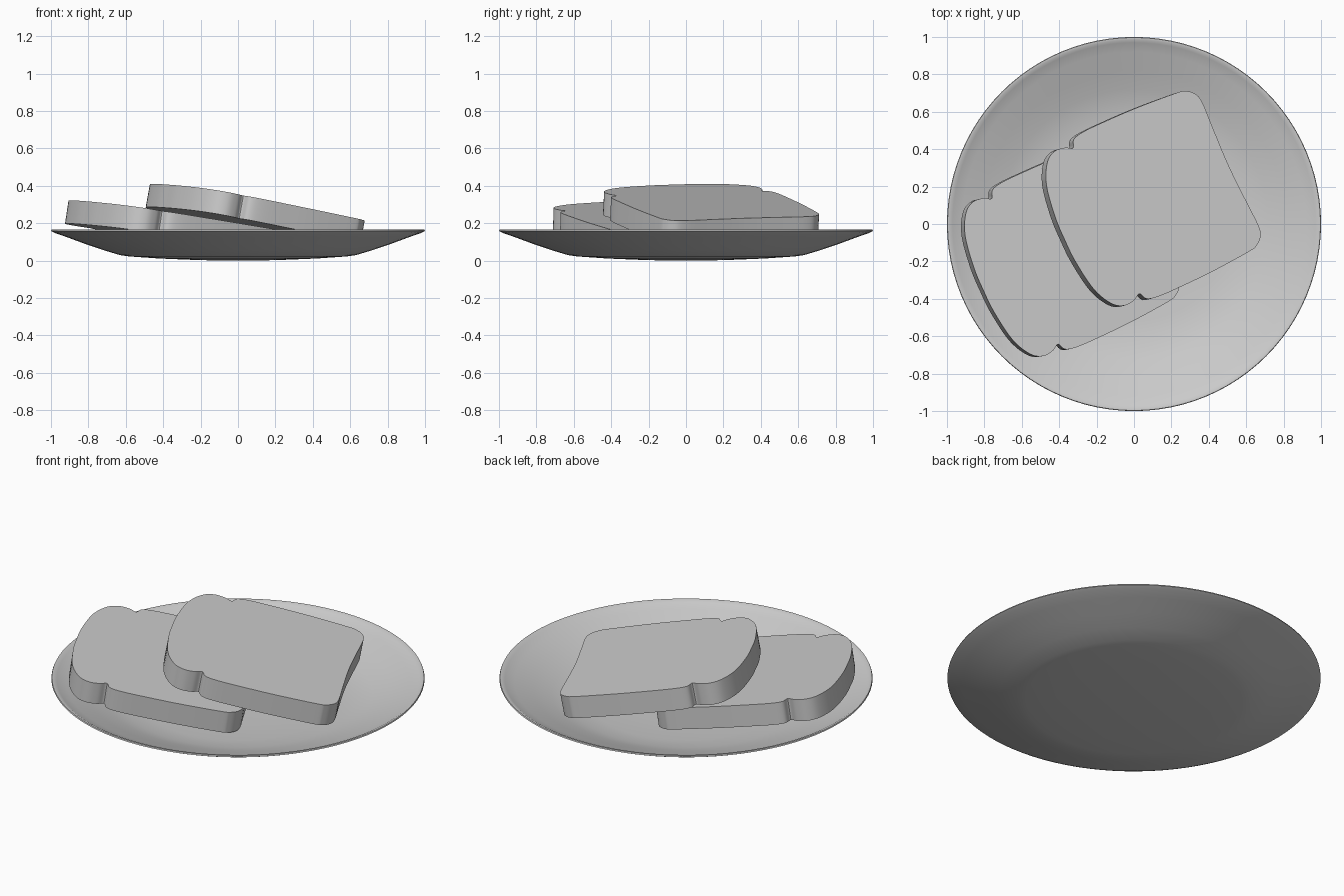
import bpy, bmesh, math
from mathutils import Vector

if "Cube" in bpy.data.objects:
    bpy.data.objects.remove(bpy.data.objects["Cube"])

grey = bpy.data.materials.new("light grey")
grey.diffuse_color = (0.6, 0.6, 0.6, 1)
grey.use_nodes = True
grey.node_tree.nodes["Principled BSDF"].inputs["Base Color"].default_value = grey.diffuse_color


def finish(name, bm, angle):
    """Turn a bmesh into a smooth-shaded object with sharp edges kept."""
    bmesh.ops.recalc_face_normals(bm, faces=bm.faces)
    mesh = bpy.data.meshes.new(name)
    bm.to_mesh(mesh)
    bm.free()
    mesh.materials.append(grey)
    ob = bpy.data.objects.new(name, mesh)
    bpy.context.collection.objects.link(ob)
    bpy.ops.object.select_all(action='DESELECT')
    bpy.context.view_layer.objects.active = ob
    ob.select_set(True)
    bpy.ops.object.shade_smooth_by_angle(angle=math.radians(angle))
    return ob


def catmull(p0, p1, p2, p3, t):
    return 0.5 * (2 * p1 + (p2 - p0) * t + (2 * p0 - 5 * p1 + 4 * p2 - p3) * t * t
                  + (3 * p1 - p0 - 3 * p2 + p3) * t ** 3)


# plate: thin shallow dish, profile revolved around z
profile = [(0, 0), (0.2, 0.002), (0.42, 0.011), (0.58, 0.022), (0.63, 0.029),
           (0.72, 0.056), (0.82, 0.09), (0.92, 0.127), (0.98, 0.148), (1.0, 0.158),
           (0.997, 0.165), (0.985, 0.165), (0.97, 0.156), (0.92, 0.139), (0.82, 0.102),
           (0.72, 0.068), (0.63, 0.043), (0.52, 0.031), (0.3, 0.021), (0, 0.018)]
bm = bmesh.new()
verts = [bm.verts.new((r, 0, z)) for r, z in profile]
edges = [bm.edges.new(pair) for pair in zip(verts, verts[1:])]
bmesh.ops.spin(bm, geom=verts + edges, cent=(0, 0, 0), axis=(0, 0, 1),
               angle=math.tau, steps=96, use_merge=True)
bmesh.ops.remove_doubles(bm, verts=bm.verts, dist=1e-5)
finish("plate", bm, 60)

# half outline of a bread slice, from crown to base; mirrored across its axis
half = [(-0.372, 0), (-0.368, 0.13), (-0.34, 0.305), (-0.285, 0.415), (-0.225, 0.453),
        (-0.165, 0.447), (-0.128, 0.428), (-0.105, 0.468), (-0.04, 0.484), (0.1, 0.486),
        (0.28, 0.482), (0.5, 0.466), (0.55, 0.453), (0.588, 0.418), (0.602, 0.36),
        (0.596, 0.2), (0.59, 0)]
loop = [Vector(p) for p in half] + [Vector((u, -s)) for u, s in half[-2:0:-1]]
n = len(loop)
outline = [catmull(loop[i - 1], loop[i], loop[(i + 1) % n], loop[(i + 2) % n], k / 5)
           for i in range(n) for k in range(5)]


def bread_slice(name, dx, dy, a, b, c, thick=0.125):
    """Slice whose top lies on the plane z = a + b*x + c*y."""
    ang = math.radians(24.5)
    ca, sa = math.cos(ang), math.sin(ang)
    normal = Vector((-b, -c, 1)).normalized()
    bm = bmesh.new()
    top = []
    for u, s in outline:
        v = s + 0.077
        x, y = u * ca - v * sa + dx, u * sa + v * ca + dy
        top.append(Vector((x, y, a + b * x + c * y)))
    upper = [bm.verts.new(p) for p in top]
    lower = [bm.verts.new(p - normal * thick) for p in top]
    bm.faces.new(upper)
    bm.faces.new(lower[::-1])
    for i in range(len(top)):
        j = (i + 1) % len(top)
        bm.faces.new((upper[i], lower[i], lower[j], upper[j]))
    return finish(name, bm, 40)


# two slices, the second leaning on the first
bread_slice("lower_bread_slice", -0.435, -0.27, 0.185, -0.15, -0.03)
bread_slice("upper_bread_slice", 0, 0, 0.334, -0.182, -0.05)
